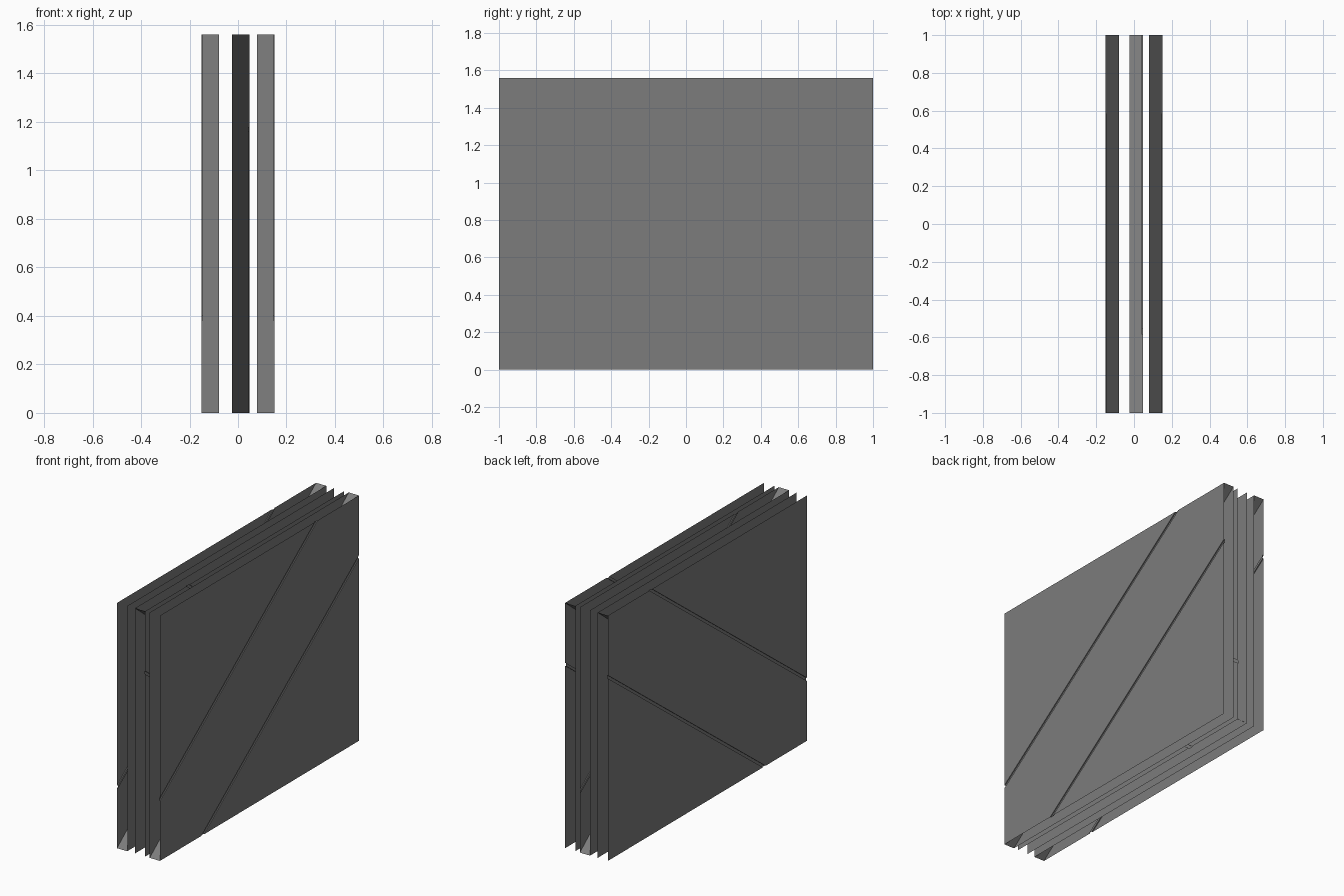
import bpy
import bmesh
from mathutils import Vector

cube = bpy.data.objects.get("Cube")
if cube:
    bpy.data.objects.remove(cube, do_unlink=True)

H = 1.56           # panel height
T = 0.072          # panel thickness
DEPTH = 0.006      # groove depth
SLOPE = 0.745      # groove rise along y
HALF_GROOVE = 0.01

grey = bpy.data.materials.new("mid_grey")
grey.use_nodes = True
colour = (0.2, 0.2, 0.2, 1)
grey.diffuse_color = colour
grey.node_tree.nodes["Principled BSDF"].inputs["Base Color"].default_value = colour


def finish(name, bm):
    mesh = bpy.data.meshes.new(name)
    bm.to_mesh(mesh)
    bm.free()
    mesh.materials.append(grey)
    obj = bpy.data.objects.new(name, mesh)
    bpy.context.collection.objects.link(obj)


def quad(corners, facing):
    """One flat sheet whose normal points towards the given direction."""
    bm = bmesh.new()
    face = bm.faces.new([bm.verts.new(c) for c in corners])
    face.normal_update()
    if face.normal.dot(Vector(facing)) < 0:
        face.normal_flip()
    return bm


def side_sheet(x, side):
    return quad([(x, -1, 0), (x, 1, 0), (x, 1, H), (x, -1, H)], (side, 0, 0))


def cut_grooves(bm, side, rise):
    """Two slanted grooves, sunk into the sheet and open at their ends."""
    slope = SLOPE * rise
    centres = (H / 2 - 0.355, H / 2 + 0.355)   # groove heights at y = 0
    for c in centres:
        for d in (-HALF_GROOVE, HALF_GROOVE):
            bmesh.ops.bisect_plane(
                bm, geom=bm.verts[:] + bm.edges[:] + bm.faces[:],
                plane_co=(0, 0, c + d), plane_no=(0, -slope, 1))
    band = []
    for f in bm.faces:
        m = f.calc_center_median()
        if any(abs(m.z - slope * m.y - c) < HALF_GROOVE for c in centres):
            band.append(f)
    out = bmesh.ops.extrude_face_region(bm, geom=band)["geom"]
    moved = [g for g in out if isinstance(g, bmesh.types.BMVert)]
    bmesh.ops.translate(bm, verts=moved, vec=(-side * DEPTH, 0, 0))
    # Drop covers still lying over the grooves and the walls at their ends
    drop = [f for f in band if f.is_valid]
    for f in bm.faces:
        if f in drop:
            continue
        for axis in (1, 2):
            values = [v.co[axis] for v in f.verts]
            if max(values) - min(values) < 1e-4:
                drop.append(f)
                break
    bmesh.ops.delete(bm, geom=drop, context='FACES')


def panel(name, x_mid, side, rise):
    # Grooved face, plain face and the slanted web joining opposite corners
    grooved = side_sheet(x_mid + side * T / 2, side)
    cut_grooves(grooved, side, rise)
    finish(name + "_grooved_sheet", grooved)
    finish(name + "_plain_sheet", side_sheet(x_mid - side * T / 2, -side))
    a, b = x_mid - T / 2, x_mid + T / 2
    web = quad([(a, -rise, 0), (b, -rise, 0), (b, rise, H), (a, rise, H)], (0, 0, 1))
    finish(name + "_diagonal_web", web)


panel("right_panel", -0.115, -1, 1)
panel("middle_panel", 0.011, 1, -1)
panel("left_panel", 0.115, 1, 1)
